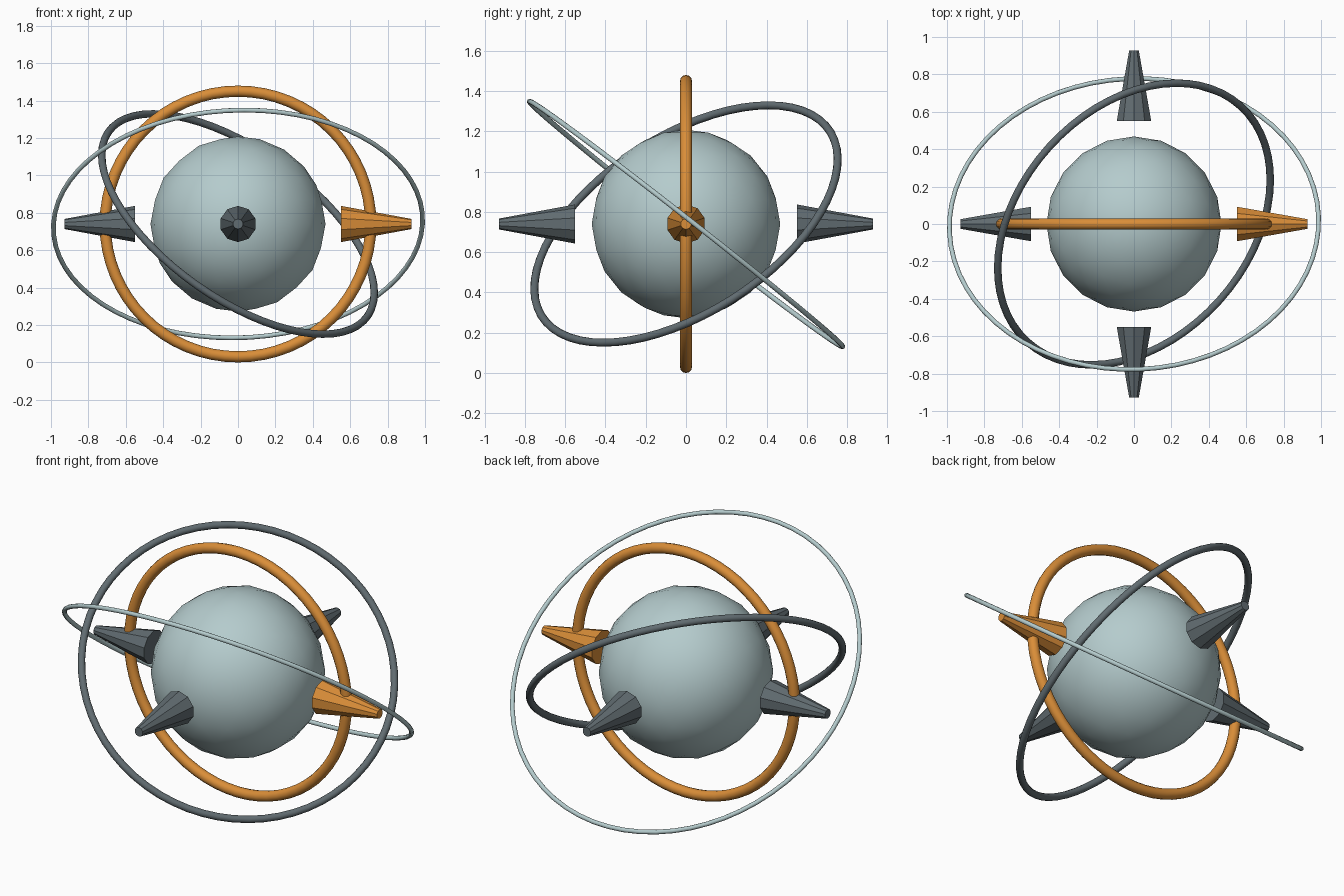
import bpy
from mathutils import Vector

if "Cube" in bpy.data.objects:
    bpy.data.objects.remove(bpy.data.objects["Cube"])

CENTRE = Vector((0, 0, 0.74))


def material(name, rgb):
    m = bpy.data.materials.new(name)
    m.diffuse_color = (*rgb, 1)
    m.use_nodes = True
    m.node_tree.nodes["Principled BSDF"].inputs["Base Color"].default_value = m.diffuse_color
    return m


PALE = material("pale_blue_grey", (0.46, 0.60, 0.61))
DARK = material("dark_grey", (0.12, 0.15, 0.165))
ORANGE = material("orange", (0.70, 0.27, 0.04))


def finish(name, mat, smooth):
    ob = bpy.context.object
    ob.name = name
    ob.data.materials.append(mat)
    if smooth:
        bpy.ops.object.shade_smooth()
    return ob


def ring(name, mat, radius, tube, normal):
    rot = Vector(normal).to_track_quat('Z', 'Y').to_euler()
    bpy.ops.mesh.primitive_torus_add(
        major_radius=radius, minor_radius=tube, major_segments=64,
        minor_segments=12, location=CENTRE, rotation=rot)
    finish(name, mat, True)


def spike(name, mat, direction):
    d = Vector(direction)
    inner, outer = 0.55, 0.928
    bpy.ops.mesh.primitive_cone_add(
        vertices=10, radius1=0.097, radius2=0.027, depth=outer - inner,
        location=CENTRE + d * (inner + outer) / 2,
        rotation=d.to_track_quat('Z', 'Y').to_euler())
    finish(name, mat, False)


# Core sphere
bpy.ops.mesh.primitive_ico_sphere_add(subdivisions=3, radius=0.468, location=CENTRE)
finish("core", PALE, True)

# Three nested rings, each with its own tilt
ring("inner_ring", ORANGE, 0.71, 0.03, (0, -1, 0))
ring("middle_ring", DARK, 0.85, 0.02, (0.515, -0.464, 0.721))
ring("outer_ring", PALE, 0.9875, 0.0125, (-0.027, 0.616, 0.787))

# Four spikes pointing outward, one highlighted
spike("right_spike", ORANGE, (1, 0, 0))
spike("left_spike", DARK, (-1, 0, 0))
spike("front_spike", DARK, (0, -1, 0))
spike("back_spike", DARK, (0, 1, 0))
